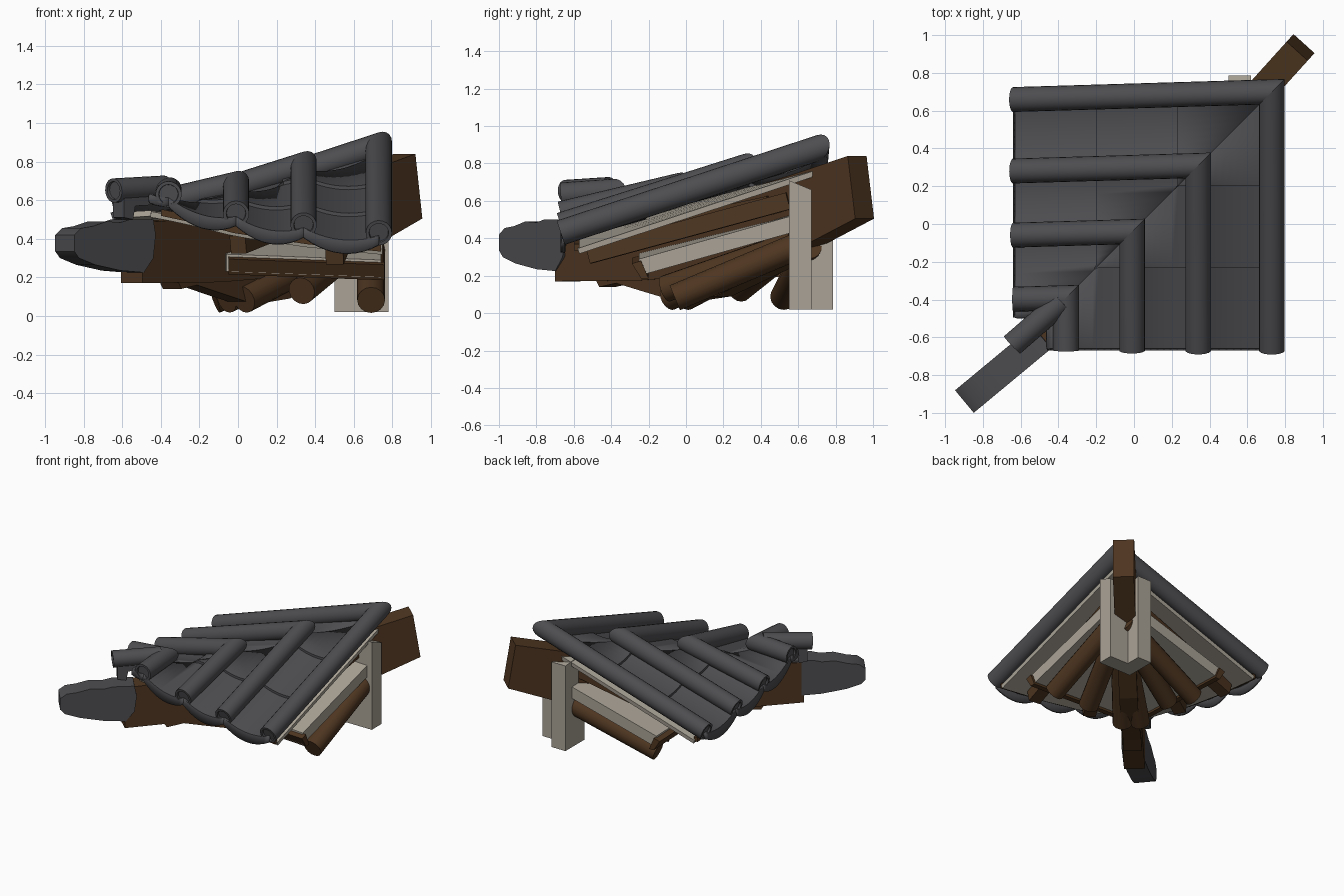
import bpy, bmesh, math
from mathutils import Vector

if "Cube" in bpy.data.objects:
    bpy.data.objects.remove(bpy.data.objects["Cube"])


def mat(name, c):
    m = bpy.data.materials.new(name)
    m.diffuse_color = (*c, 1)
    m.use_nodes = True
    m.node_tree.nodes["Principled BSDF"].inputs["Base Color"].default_value = m.diffuse_color
    return m


GREY = mat("dark grey tile", (0.075, 0.073, 0.08))
BROWN = mat("brown timber", (0.078, 0.037, 0.015))
BEIGE = mat("pale board", (0.40, 0.365, 0.305))


def front(p):
    return Vector(p)


def left(p):
    # reflect the front slope across the hip line, slightly fanned
    x, y, z = p
    return Vector((y + 0.03, x - 0.03 - 0.03 * (x - y - 0.03), z))


SIDES = (("front", front), ("left", left))


def make(name, verts, faces, material, smooth=False, thick=0):
    bm = bmesh.new()
    vs = [bm.verts.new(v) for v in verts]
    for f in faces:
        bm.faces.new([vs[i] for i in f])
    bmesh.ops.remove_doubles(bm, verts=bm.verts, dist=0.0005)
    bmesh.ops.recalc_face_normals(bm, faces=bm.faces)
    if thick:
        if sum(f.normal.z for f in bm.faces) < 0:
            bmesh.ops.reverse_faces(bm, faces=bm.faces)
    me = bpy.data.meshes.new(name)
    bm.to_mesh(me)
    bm.free()
    ob = bpy.data.objects.new(name, me)
    bpy.context.collection.objects.link(ob)
    me.materials.append(material)
    if thick:
        s = ob.modifiers.new("thickness", "SOLIDIFY")
        s.thickness = thick
        s.offset = -1
    if smooth:
        bpy.ops.object.select_all(action='DESELECT')
        bpy.context.view_layer.objects.active = ob
        ob.select_set(True)
        bpy.ops.object.shade_smooth_by_angle(angle=math.radians(40))
    return ob


def loft(name, rings, material, T=front, smooth=False):
    # skin equal-sized rings and cap both ends
    n = len(rings[0])
    verts = [T(p) for r in rings for p in r]
    faces = [(k * n + i, k * n + (i + 1) % n, (k + 1) * n + (i + 1) % n, (k + 1) * n + i)
             for k in range(len(rings) - 1) for i in range(n)]
    faces += [tuple(range(n)), tuple(range((len(rings) - 1) * n, len(rings) * n))]
    return make(name, verts, faces, material, smooth)


def ring(c, axis, r, n, turn=0.0):
    a = Vector(axis).normalized()
    u = a.cross(Vector((0, 0, 1))).normalized()
    v = u.cross(a)
    return [Vector(c) + u * r * math.cos(turn + 2 * math.pi * i / n)
            + v * r * math.sin(turn + 2 * math.pi * i / n) for i in range(n)]


def bar(name, a, b, r, n, material, T=front):
    d = Vector(b) - Vector(a)
    t = math.pi / 4 if n == 4 else 0
    return loft(name, [ring(a, d, r, n, t), ring(b, d, r, n, t)], material, T, n > 4)


# roof surface: eave and hip heights across the slope
XS = [-0.46, -0.36, -0.01, 0.34, 0.73]
EAVE = [0.65, 0.63, 0.53, 0.47, 0.43]
HIP = [0.66, 0.65, 0.68, 0.78, 0.88]
Y0 = -0.67


def lerp_table(x, table):
    i = 0
    while i < len(XS) - 2 and x > XS[i + 1]:
        i += 1
    f = (x - XS[i]) / (XS[i + 1] - XS[i])
    return table[i] + f * (table[i + 1] - table[i])


def roof_z(x, y):
    e, h = lerp_table(x, EAVE), lerp_table(x, HIP)
    return e + (h - e) * (y - Y0) / (x - 0.03 - Y0)


R = 0.068
ROWS = [(-0.66, -0.23), (-0.23, 0.20), (0.20, 0.80)]
for side, T in SIDES:
    # round cover tiles, recessed at the eave and mitred at the hip
    for k in range(1, 5):
        x, hy = XS[k], XS[k] - 0.03
        a, b = Vector((x, Y0, EAVE[k])), Vector((x, hy, HIP[k]))
        d = (b - a).normalized()
        top = [Vector((p.x, p.x - 0.03, p.z + d.z / d.y * (p.x - 0.03 - p.y)))
               for p in ring(b, d, R, 20)]
        loft(side + "_cover_tile_%d" % k,
             [ring(a + d * 0.015, d, R * 0.72, 20), ring(a, d, R * 0.75, 20),
              ring(a, d, R, 20), top], GREY, T, True)

    # concave pan tiles in stepped rows, with a drooping lip at the eave
    for k in range(4):
        n = 10 if k else 3
        sag = 0.04 if k else 0.005
        verts, faces = [], []
        for i in range(n + 1):
            u = i / n
            x = XS[k] + u * (XS[k + 1] - XS[k])
            dip = sag * (1 - (2 * u - 1) ** 2)
            verts.append(T((x, Y0, roof_z(x, Y0) - 0.06 - dip * 1.6)))
            p = None
            for y0, y1 in ROWS:
                for y in (y0, y1):
                    yy = min(y, x - 0.03)
                    if y0 < x - 0.03 or p is None:
                        step = 0.012 - 0.018 * (yy - y0) / (y1 - y0)
                        p = (x, yy, roof_z(x, yy) - 0.03 - dip + step)
                    verts.append(T(p))
        m = 7
        for i in range(n):
            for j in range(m - 1):
                faces.append((i * m + j, (i + 1) * m + j, (i + 1) * m + j + 1, i * m + j + 1))
        make(side + "_pan_tiles_%d" % k, verts, faces, GREY, True, 0.022)

    # upper sheathing board under the tiles
    verts, faces = [], []
    for i in range(13):
        x = -0.45 + 1.20 * i / 12
        for j in range(2):
            y = -0.58 if j == 0 else x - 0.03
            verts.append(T((x, y, roof_z(x, y) - 0.112)))
    for i in range(12):
        faces.append((2 * i, 2 * i + 2, 2 * i + 3, 2 * i + 1))
    make(side + "_upper_sheathing", verts, faces, BEIGE, False, 0.03)

    # thin upper eave batten
    bat = []
    for i in range(7):
        x = -0.40 + 1.14 * i / 6
        z = roof_z(x, -0.58) - 0.09
        bat.append([(x, -0.60, z), (x, -0.57, z), (x, -0.57, z - 0.035), (x, -0.60, z - 0.035)])
    loft(side + "_upper_eave_batten", bat, BROWN, T)

    # square flying rafters
    for k, (a, b) in enumerate([((0.50, -0.52, 0.31), (0.62, 0.55, 0.60)),
                                ((0.00, -0.50, 0.37), (0.52, 0.46, 0.58))]):
        bar(side + "_flying_rafter_%d" % k, a, b, 0.065, 4, BROWN, T)

    # lower sheathing board and its eave batten
    low = [(0.74, -0.25, 0.20), (0.74, 0.60, 0.44), (0.56, 0.53, 0.43),
           (-0.08, -0.12, 0.25), (-0.06, -0.25, 0.23)]
    loft(side + "_lower_sheathing", [low, [(x, y, z + 0.09) for x, y, z in low]], BEIGE, T)
    loft(side + "_lower_eave_batten",
         [[(x, -0.29, z + 0.06), (x, -0.24, z + 0.075), (x, -0.20, z - 0.02), (x, -0.24, z - 0.02)]
          for x, z in ((-0.05, 0.235), (0.76, 0.205))], BROWN, T)

    # fanned round rafters, the outer left one tucked further in
    outer = (0.69, -0.06, 0.082) if T is front else (0.57, -0.15, 0.085)
    for k, (a, b) in enumerate([(outer, (0.69, 0.60, 0.36)),
                                ((0.33, -0.11, 0.13), (0.62, 0.58, 0.37)),
                                ((0.03, -0.09, 0.085), (0.57, 0.53, 0.37))]):
        bar(side + "_round_rafter_%d" % k, a, b, 0.072, 16, BROWN, T)


def slab(name, a, b, prof, w, material, smooth=False):
    # extrude a side profile (y, z) sideways along the plan line a-b
    a, b = Vector((*a, 0)), Vector((*b, 0))
    d = (b - a).normalized()
    side = Vector((d.y, -d.x, 0)) * w / 2
    rings = []
    for s in (-1, 1):
        rings.append([a + d * ((y - a.y) / d.y) + side * s + Vector((0, 0, z)) for y, z in prof])
    return loft(name, rings, material, front, smooth)


# hip beam along the diagonal
slab("hip_beam", (-0.55, -0.65), (0.90, 0.955),
     [(-0.65, 0.17), (-0.2, 0.175), (0.25, 0.21), (0.65, 0.345), (0.955, 0.505),
      (0.915, 0.84), (0.6, 0.735), (0.2, 0.61), (-0.25, 0.51), (-0.65, 0.485)], 0.15, BROWN)
slab("lower_hip_beam", (-0.45, -0.54), (0.60, 0.62),
     [(-0.45, 0.20), (-0.42, 0.14), (-0.33, 0.16), (-0.2, 0.12), (0.0, 0.06),
      (0.2, 0.09), (0.60, 0.28), (0.60, 0.40), (0, 0.3)], 0.13, BROWN)

# beast-head tile sleeve on the beam tip
slab("beam_end_tile", (-0.91, -0.95), (-0.50, -0.61),
     [(-0.94, 0.335), (-0.92, 0.30), (-0.85, 0.265), (-0.74, 0.235), (-0.64, 0.225),
      (-0.60, 0.30), (-0.59, 0.42), (-0.60, 0.50), (-0.70, 0.50), (-0.74, 0.485),
      (-0.80, 0.49), (-0.86, 0.465), (-0.91, 0.455), (-0.94, 0.42)], 0.155, GREY, True)

# corner cover tile with its drip plate
d = Vector((0.2, 0.19, 0.02)).normalized()
a, b = Vector((-0.645, -0.64, 0.65)), Vector((-0.38, -0.41, 0.665))
loft("corner_cover_tile", [ring(a + d * 0.015, d, 0.045, 20), ring(a, d, 0.047, 20),
                           ring(a, d, 0.063, 20), ring(b, d, 0.063, 20)], GREY, front, True)
slab("corner_drip", (-0.62, -0.62), (-0.42, -0.45),
     [(-0.62, 0.51), (-0.58, 0.50), (-0.57, 0.57), (-0.42, 0.58), (-0.42, 0.63), (-0.62, 0.63)], 0.09, GREY)

# L-shaped corner post
L = [(0.50, 0.55, 0.71), (0.78, 0.55, 0.71), (0.78, 0.67, 0.66), (0.62, 0.67, 0.66),
     (0.62, 0.785, 0.69), (0.50, 0.785, 0.69)]
loft("corner_post", [[(x, y, 0.02) for x, y, z in L], L], BEIGE)
